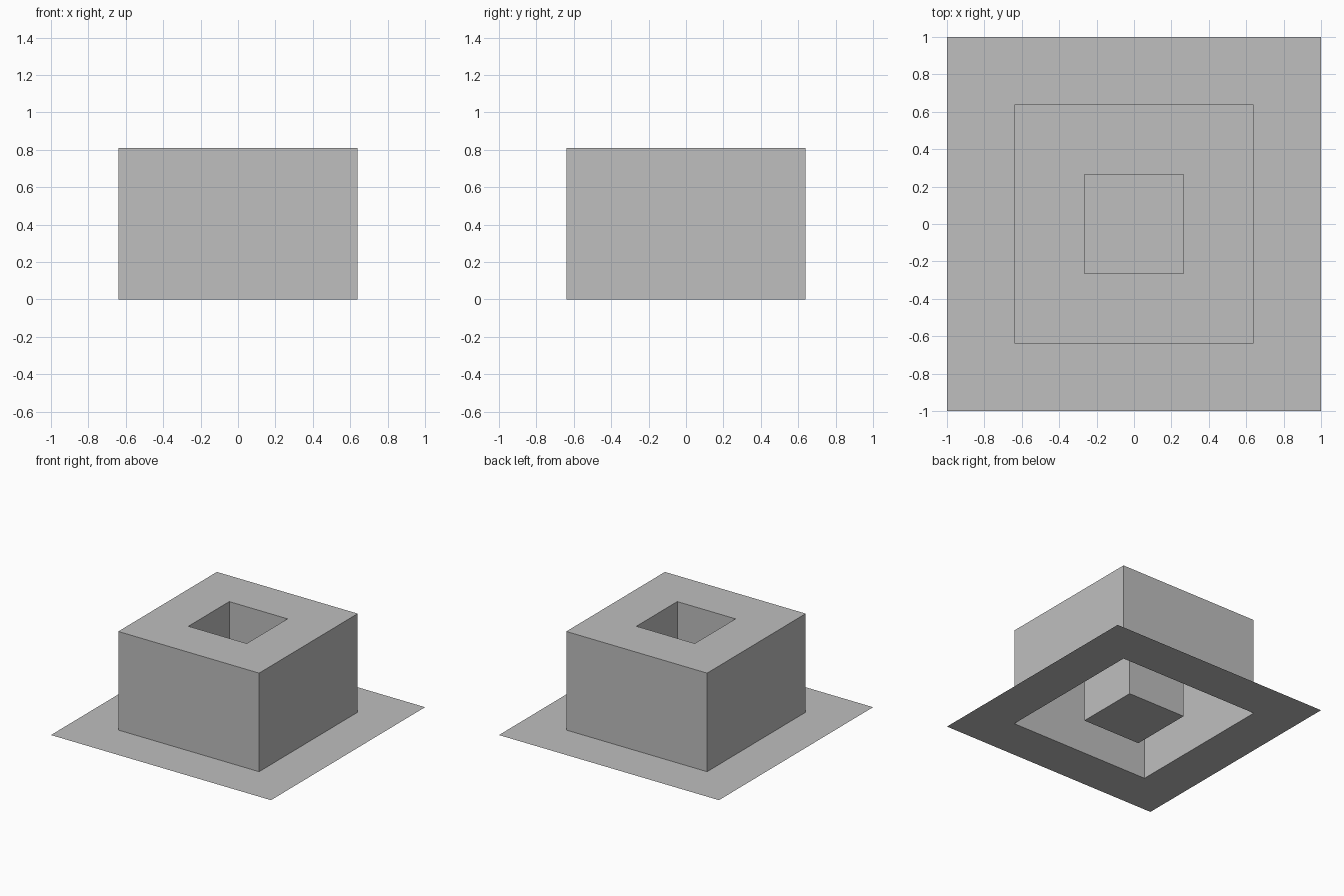
import bpy
import bmesh

cube = bpy.data.objects.get("Cube")
if cube:
    bpy.data.objects.remove(cube, do_unlink=True)

FLANGE, BODY, WELL, HEIGHT = 1.0, 0.64, 0.265, 0.81

grey = bpy.data.materials.new("plain_grey")
grey.use_nodes = True
colour = (0.52, 0.52, 0.52, 1)
grey.diffuse_color = colour
grey.node_tree.nodes["Principled BSDF"].inputs["Base Color"].default_value = colour


def square_loop(bm, half, z):
    corners = ((-1, -1), (1, -1), (1, 1), (-1, 1))
    return [bm.verts.new((half * x, half * y, z)) for x, y in corners]


def folded_sheet(name, profile):
    """Join square loops from the outer rim inwards, then close the floor."""
    bm = bmesh.new()
    loops = [square_loop(bm, half, z) for half, z in profile]
    for outer, inner in zip(loops, loops[1:]):
        for i in range(4):
            j = (i + 1) % 4
            bm.faces.new((outer[i], outer[j], inner[j], inner[i]))
    bm.faces.new(loops[-1])
    mesh = bpy.data.meshes.new(name)
    bm.to_mesh(mesh)
    bm.free()
    mesh.materials.append(grey)
    obj = bpy.data.objects.new(name, mesh)
    bpy.context.collection.objects.link(obj)
    return obj


# Flat flange, outer walls, top rim, well walls and well floor
folded_sheet("flanged_block_with_well", [
    (FLANGE, 0), (BODY, 0), (BODY, HEIGHT), (WELL, HEIGHT), (WELL, 0),
])
